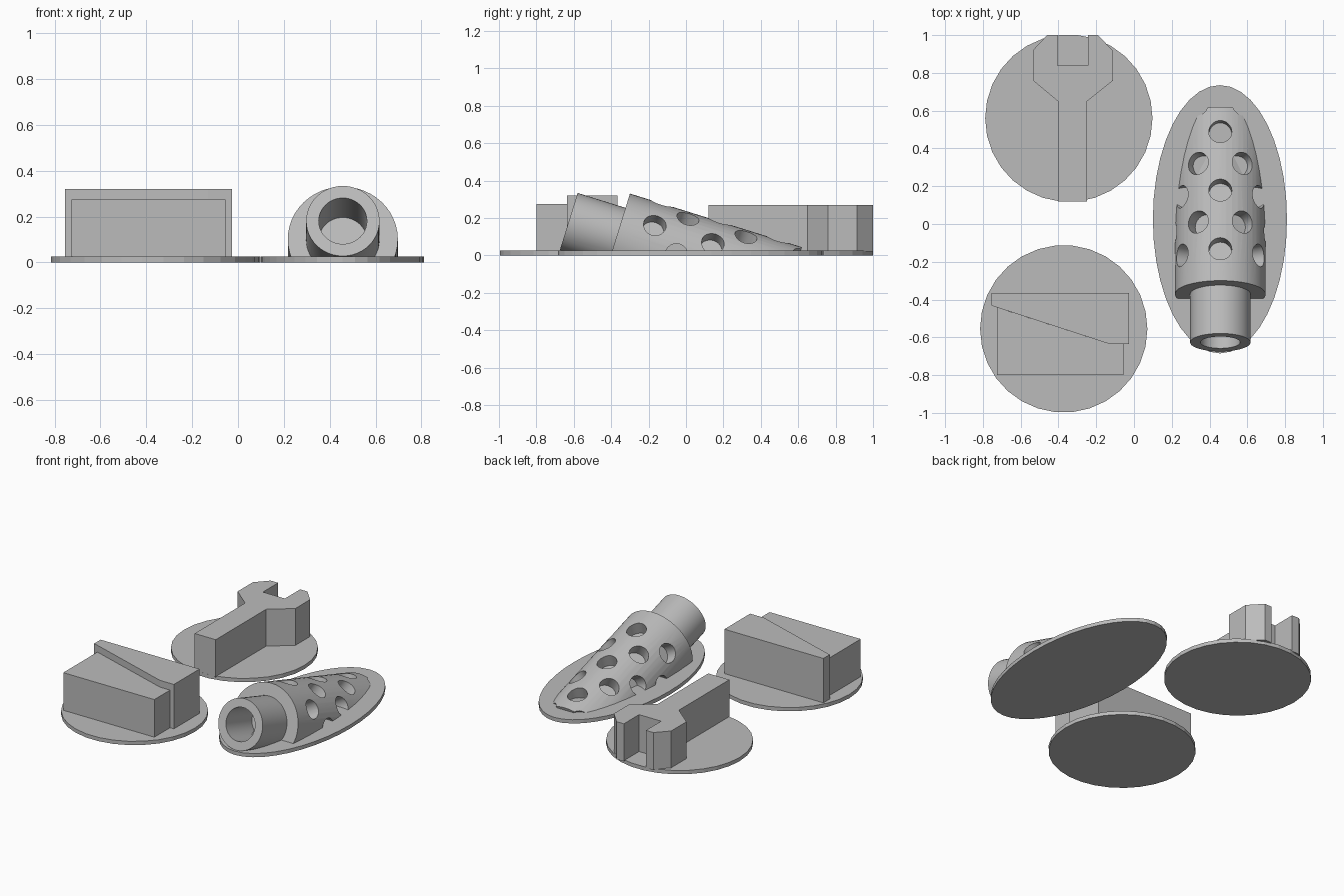
import bpy, bmesh, math
from mathutils import Matrix, Vector

if "Cube" in bpy.data.objects:
    bpy.data.objects.remove(bpy.data.objects["Cube"], do_unlink=True)

grey = bpy.data.materials.new("plain grey")
grey.use_nodes = True
COLOUR = (0.5, 0.5, 0.5, 1)
grey.diffuse_color = COLOUR
grey.node_tree.nodes["Principled BSDF"].inputs["Base Color"].default_value = COLOUR

BASE_TOP = 0.025


def finish(name, bm, helper=False):
    """Turn a bmesh into a named object."""
    bmesh.ops.recalc_face_normals(bm, faces=bm.faces)
    mesh = bpy.data.meshes.new(name)
    bm.to_mesh(mesh)
    bm.free()
    mesh.materials.append(grey)
    ob = bpy.data.objects.new(name, mesh)
    bpy.context.collection.objects.link(ob)
    if helper:
        ob.hide_render = True
        ob.hide_set(True)
        ob.display_type = 'WIRE'
    return ob


def prism(name, outline, z0, z1):
    """Extrude a flat outline upwards."""
    bm = bmesh.new()
    face = bm.faces.new([bm.verts.new((x, y, z0)) for x, y in outline])
    new = bmesh.ops.extrude_face_region(bm, geom=[face])["geom"]
    top = [v for v in new if isinstance(v, bmesh.types.BMVert)]
    bmesh.ops.translate(bm, verts=top, vec=(0, 0, z1 - z0))
    return finish(name, bm)


def disc(name, x, y, rx, ry, sides):
    angles = [math.tau * i / sides for i in range(sides)]
    prism(name, [(x + rx * math.cos(a), y + ry * math.sin(a)) for a in angles], 0, BASE_TOP)


# Base plates
disc("wrench_base", -0.345, 0.56, 0.443, 0.443, 30)
disc("wedge_base", -0.372, -0.555, 0.443, 0.443, 30)
disc("barrel_base", 0.455, 0.025, 0.355, 0.71, 40)

# Open-ended wrench
prism("wrench", [(-0.403, 0.12), (-0.248, 0.12), (-0.248, 0.65), (-0.11, 0.76),
                 (-0.11, 0.915), (-0.19, 1), (-0.243, 1), (-0.243, 0.84),
                 (-0.405, 0.84), (-0.405, 1), (-0.46, 1), (-0.535, 0.92),
                 (-0.535, 0.76), (-0.403, 0.65)], 0.02, 0.27)

# Pair of wedge blocks sharing a slanted joint
prism("tall_wedge", [(-0.755, -0.365), (-0.755, -0.432), (-0.13, -0.635),
                     (-0.027, -0.635), (-0.027, -0.365)], 0.02, 0.32)
prism("low_wedge", [(-0.725, -0.80), (-0.055, -0.80), (-0.055, -0.635),
                    (-0.13, -0.635), (-0.725, -0.442)], 0.02, 0.275)

# Tilted barrel: lathe a profile of (radius, distance along axis)
TILT = math.radians(17.3)
PLACE = (Matrix.Translation((0.457, -0.371, 0.101))
         @ Matrix.Rotation(-math.pi / 2 - TILT, 4, 'X'))
profile = [(0, 0.018), (0.105, 0.018), (0.105, -0.268), (0.16, -0.268),
           (0.16, 0), (0.24, 0), (0.24, 0.963), (0, 0.963)]
bm = bmesh.new()
verts = [bm.verts.new((r, 0, s)) for r, s in profile]
edges = [bm.edges.new(pair) for pair in zip(verts, verts[1:])]
bmesh.ops.spin(bm, geom=verts + edges, cent=(0, 0, 0), axis=(0, 0, 1),
               angle=math.tau, steps=48, use_duplicate=False)
bmesh.ops.remove_doubles(bm, verts=bm.verts, dist=0.0005)
bm.transform(PLACE)
barrel = finish("vented_barrel", bm)

# Staggered vent holes around the barrel
holes = bmesh.new()
for step in range(-4, 5):
    angle = math.radians(30 * step)
    outward = Vector((math.sin(angle), -math.cos(angle), 0))
    start = 0.335 if step % 2 else 0.177
    for k in range(3):
        spot = outward * 0.23 + Vector((0, 0, start + 0.325 * k))
        turn = outward.to_track_quat('Z', 'Y').to_matrix().to_4x4()
        bmesh.ops.create_cone(holes, cap_ends=True, segments=28, radius1=0.061,
                              radius2=0.061, depth=0.14,
                              matrix=PLACE @ Matrix.Translation(spot) @ turn)
vent_cutter = finish("vent_cutter", holes, helper=True)

# Everything under the base plate is trimmed away
block = bmesh.new()
bmesh.ops.create_cube(block, size=4, matrix=Matrix.Translation((0, 0, 0.02 - 2)))
ground_cutter = finish("ground_cutter", block, helper=True)

for cutter in (vent_cutter, ground_cutter):
    mod = barrel.modifiers.new(cutter.name, 'BOOLEAN')
    mod.operation = 'DIFFERENCE'
    mod.solver = 'EXACT'
    mod.object = cutter

# Apply the cuts, drop the helpers, then smooth the round walls
bpy.context.view_layer.update()
cut = bpy.data.meshes.new_from_object(
    barrel.evaluated_get(bpy.context.evaluated_depsgraph_get()))
barrel.modifiers.clear()
barrel.data = cut
for cutter in (vent_cutter, ground_cutter):
    bpy.data.objects.remove(cutter, do_unlink=True)
bpy.ops.object.select_all(action='DESELECT')
barrel.select_set(True)
bpy.context.view_layer.objects.active = barrel
bpy.ops.object.shade_smooth_by_angle(angle=math.radians(25))
